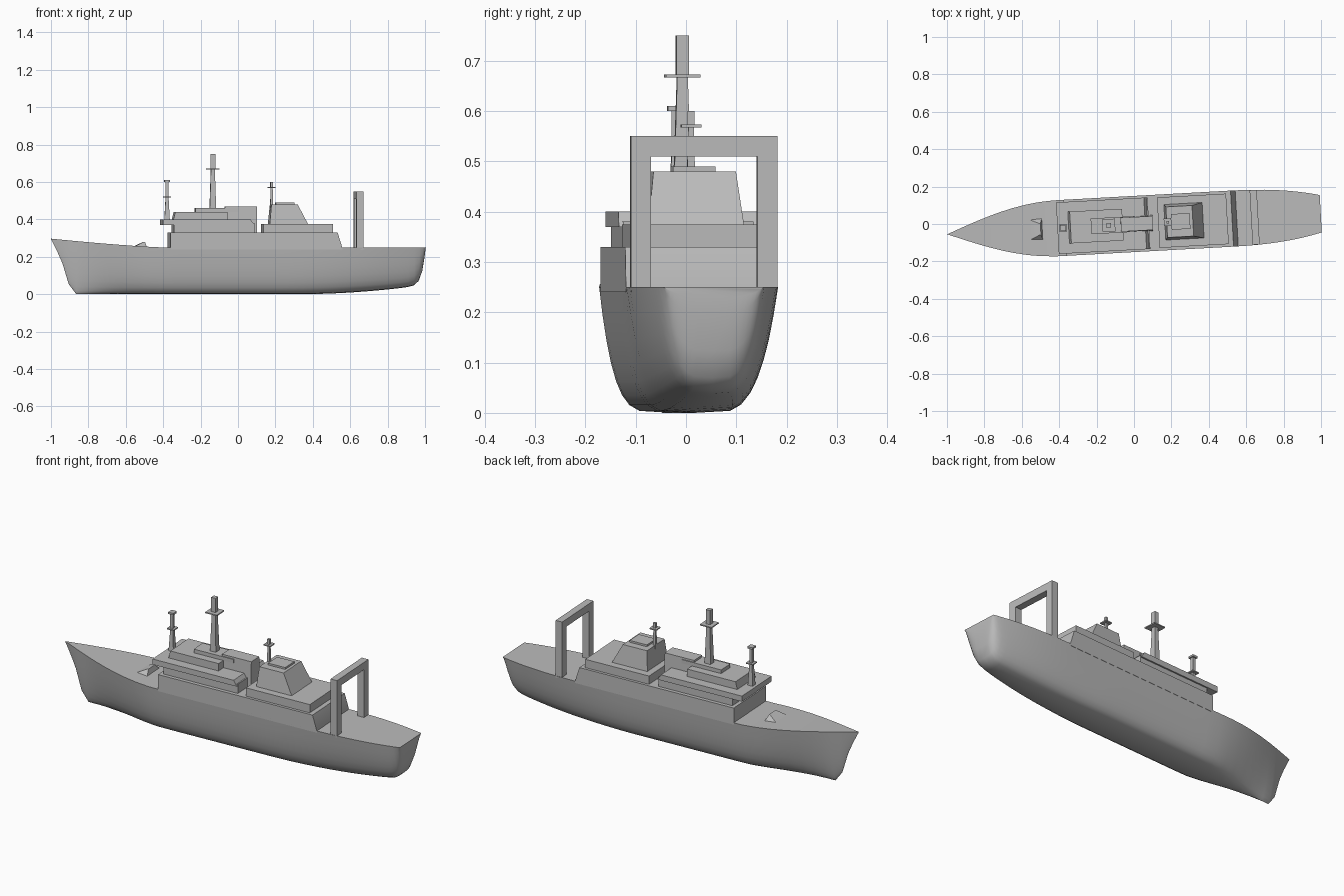
import bpy, bmesh
from math import sin, cos, pi

cube = bpy.data.objects.get("Cube")
if cube:
    bpy.data.objects.remove(cube)

# Shared dimensions
YAW = .055  # the ship lies slightly turned about z
BEAM = .15
DECK = .25
HOUSE_TOP = .33
BRIDGE_DECK = .4
AFT_ROOF = .375

grey = bpy.data.materials.new("ship grey")
grey.use_nodes = True
paint = (.5, .5, .5, 1)
grey.diffuse_color = paint
grey.node_tree.nodes["Principled BSDF"].inputs["Base Color"].default_value = paint


def loft(name, rings, smooth_angle=.6):
    """Skin a row of equal-length closed rings and cap both ends."""
    bm = bmesh.new()
    rows = [[bm.verts.new(point) for point in ring] for ring in rings]
    count = len(rows[0])
    for near, far in zip(rows, rows[1:]):
        for i in range(count):
            j = (i + 1) % count
            bm.faces.new((near[i], near[j], far[j], far[i]))
    bm.faces.new(rows[0])
    bm.faces.new(rows[-1])
    bmesh.ops.remove_doubles(bm, verts=bm.verts, dist=.0005)
    bmesh.ops.recalc_face_normals(bm, faces=bm.faces)
    mesh = bpy.data.meshes.new(name)
    bm.to_mesh(mesh)
    bm.free()
    mesh.materials.append(grey)
    part = bpy.data.objects.new(name, mesh)
    part.rotation_euler.z = YAW
    bpy.context.collection.objects.link(part)
    bpy.ops.object.select_all(action="DESELECT")
    part.select_set(True)
    bpy.context.view_layer.objects.active = part
    bpy.ops.object.shade_smooth_by_angle(angle=smooth_angle)


def rectangle(front, back, half, z, y=0):
    return [(front, y - half, z), (back, y - half, z),
            (back, y + half, z), (front, y + half, z)]


def block(name, front, back, half, bottom, top, y=0, fore_rake=0, aft_rake=0, side_rake=0):
    """Box whose top can be drawn in at the fore end, aft end and sides."""
    loft(name, [rectangle(front, back, half, bottom, y),
                rectangle(front + fore_rake, back - aft_rake, half - side_rake, top, y)])


def mast(name, x, foot, platform, top, radius, reach, top_radius):
    """Tapered pole, thin platform near its head, and a square head."""
    taper = radius * .45
    block(name + "_pole", x - radius, x + radius, radius, foot, platform,
          fore_rake=taper, aft_rake=taper, side_rake=taper)
    block(name + "_platform", x - reach, x + reach, reach, platform - .003, platform + .003)
    block(name + "_head", x - top_radius, x + top_radius, top_radius, platform, top)


def ramp(x, start, end):
    """Fraction of the way from start to end, held between none and all."""
    return min(max((x - start) / (end - start), 0), 1)


def half_beam(x):
    bow = sin(ramp(x, -1, -.4) * pi / 2)
    stern = ramp(x, .5, 1) ** 2.5
    return BEAM * max(bow, .01) * (1 - stern / 3)


def hull_section(x):
    """Closed cross-section, sharp at the bow and full amidships."""
    flare = ramp(x, -.4, -1)
    run = ramp(x, .3, 1)
    deck = DECK + .047 * flare ** 1.3
    stem = ramp(x, -.9, -1) ** .6
    keel = .98 * deck * stem + .05 * run ** 2 + .18 * run ** 40
    fullness = .18 + .7 * flare ** 1.5 + .1 * run
    heights = [(i / 8) ** 2 for i in range(9)]
    side = [(half_beam(x) * t ** fullness, keel + (deck - keel) * t) for t in heights]
    port = [(x, y, z) for y, z in side]
    starboard = [(x, -y, z) for y, z in reversed(side[1:])]
    return port + starboard


# Hull, with stations closer together towards the ends
steps = 36
loft("hull", [hull_section(-cos(pi * i / steps)) for i in range(steps + 1)], .75)


# Main deckhouse, flush with the hull sides, sloping at its aft end
def house_section(x, top):
    half = half_beam(x)
    return [(x, -half, DECK - .01), (x, half, DECK - .01), (x, half, top), (x, -half, top)]


house_ends = [-.37, -.2, .1, .525]
rings = [house_section(x, HOUSE_TOP) for x in house_ends]
loft("main_deckhouse", rings + [house_section(.55, DECK)])

# Breakwater on the foredeck
block("breakwater", -.57, -.49, .06, DECK, .28, fore_rake=.065, aft_rake=.01, side_rake=.03)

# Forward superstructure
block("bridge_base", -.35, .08, .13, HOUSE_TOP, BRIDGE_DECK - .02)
block("bridge_wing_deck", -.41, .08, .138, BRIDGE_DECK - .03, BRIDGE_DECK, aft_rake=.02)
block("wheelhouse", -.35, -.06, .085, BRIDGE_DECK, .44, fore_rake=.01)
block("wheelhouse_roof", -.23, 0, .042, .44, .46)
block("upper_casing", -.08, .1, .042, HOUSE_TOP, .47, fore_rake=.01, side_rake=.005)

# Aft superstructure and funnel
block("aft_house", .13, .5, .135, HOUSE_TOP, AFT_ROOF)
block("funnel_house", .165, .37, .095, AFT_ROOF, .48,
      fore_rake=.01, aft_rake=.055, side_rake=.013)
block("funnel_cap", .2, .3, .042, .48, .49)

# Masts
mast("main_mast", -.135, BRIDGE_DECK, .67, .75, radius=.019, reach=.034, top_radius=.0125)
mast("fore_mast", -.38, BRIDGE_DECK, .52, .6, radius=.014, reach=.02, top_radius=.008)
block("fore_mast_cap", -.395, -.365, .016, .6, .61)
mast("aft_mast", .18, AFT_ROOF, .57, .6, radius=.01, reach=.02, top_radius=.007)

# Stern gantry: two legs and a cross beam
gantry_front, gantry_back = .627, .665
for side, label in ((-1, "right"), (1, "left")):
    block("gantry_leg_" + label, gantry_front, gantry_back, .02, DECK - .01, .515, side * .126)
block("gantry_beam", gantry_front, gantry_back, .146, .51, .55)
